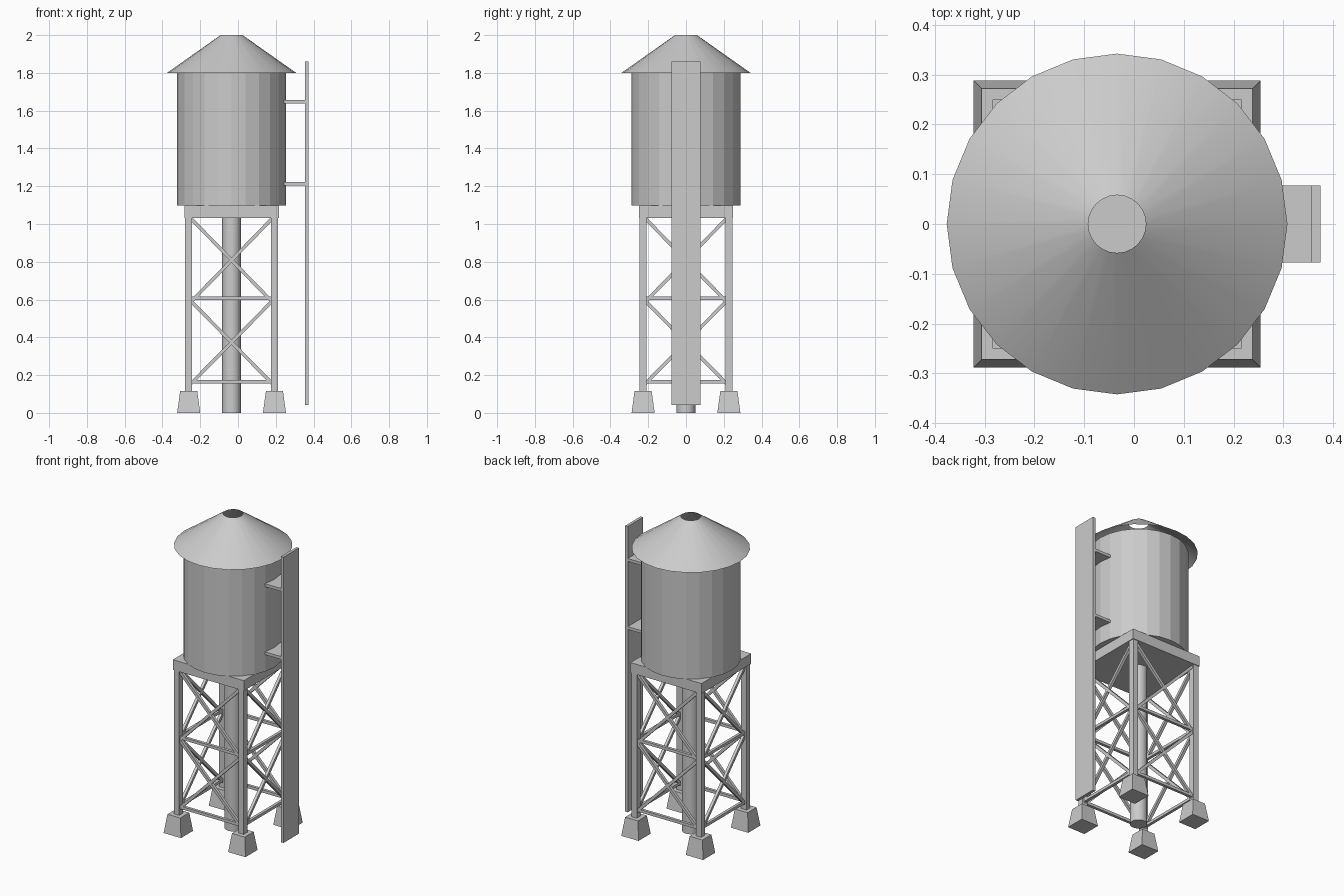
import bpy
import math
from mathutils import Vector

if "Cube" in bpy.data.objects:
    bpy.data.objects.remove(bpy.data.objects["Cube"])

CX = -0.034        # tower axis
LEG = 0.227        # leg offset from the axis
SIDES = 24


def box(name, lo, hi):
    lo, hi = Vector(lo), Vector(hi)
    bpy.ops.mesh.primitive_cube_add(size=1, location=(lo + hi) / 2)
    ob = bpy.context.object
    ob.name = name
    ob.scale = hi - lo
    return ob


def drum(name, r1, r2, z0, z1, fill='NGON', smooth=False):
    bpy.ops.mesh.primitive_cone_add(vertices=SIDES, radius1=r1, radius2=r2, depth=z1 - z0,
                                    end_fill_type=fill, location=(CX, 0, (z0 + z1) / 2))
    ob = bpy.context.object
    ob.name = name
    if smooth:
        bpy.ops.object.shade_smooth_by_angle(angle=math.radians(40))
    return ob


def bar(name, a, b, t=0.018):
    a, b = Vector(a), Vector(b)
    bpy.ops.mesh.primitive_cube_add(size=1, location=(a + b) / 2)
    ob = bpy.context.object
    ob.name = name
    ob.rotation_euler = (b - a).to_track_quat('Z', 'Y').to_euler()
    ob.scale = (t, t, (b - a).length)


# Tank, open-topped conical roof, centre pipe and platform
drum("tank", 0.288, 0.288, 1.097, 1.80)
drum("roof", 0.342, 0.058, 1.80, 2.0, fill='NOTHING', smooth=True)
drum("centre_pipe", 0.05, 0.05, 0.0, 1.04, smooth=True)
box("platform", (CX - 0.25, -0.25, 1.033), (CX + 0.25, 0.25, 1.098))

# Legs with tapered footings
for sx in (-1, 1):
    for sy in (-1, 1):
        x, y, h = CX + sx * LEG, sy * LEG, 0.0185
        box("leg", (x - h, y - h, 0.11), (x + h, y + h, 1.035))
        r = math.sqrt(2)
        bpy.ops.mesh.primitive_cone_add(vertices=4, radius1=0.061 * r, radius2=0.045 * r,
                                        depth=0.117, location=(x, y, 0.0585),
                                        rotation=(0, 0, math.pi / 4))
        bpy.context.object.name = "footing"

# Horizontal and crossed braces on the four faces
S = 0.215
for k in range(4):
    c, s = round(math.cos(k * math.pi / 2)), round(math.sin(k * math.pi / 2))

    def on_face(u, z):
        return (CX + c * u + s * LEG, s * u - c * LEG, z)

    for z in (0.164, 0.607):
        bar("horizontal_brace", on_face(-S, z), on_face(S, z))
    for z0, z1 in ((0.155, 0.592), (0.588, 1.029)):
        bar("cross_brace", on_face(-S, z0), on_face(S, z1))
        bar("cross_brace", on_face(-S, z1), on_face(S, z0))

# Ladder panel with its two brackets
box("ladder_panel", (0.356, -0.077, 0.042), (0.374, 0.077, 1.86))
for z in (1.214, 1.647):
    box("ladder_bracket", (0.235, -0.077, z - 0.009), (0.358, 0.077, z + 0.009))
